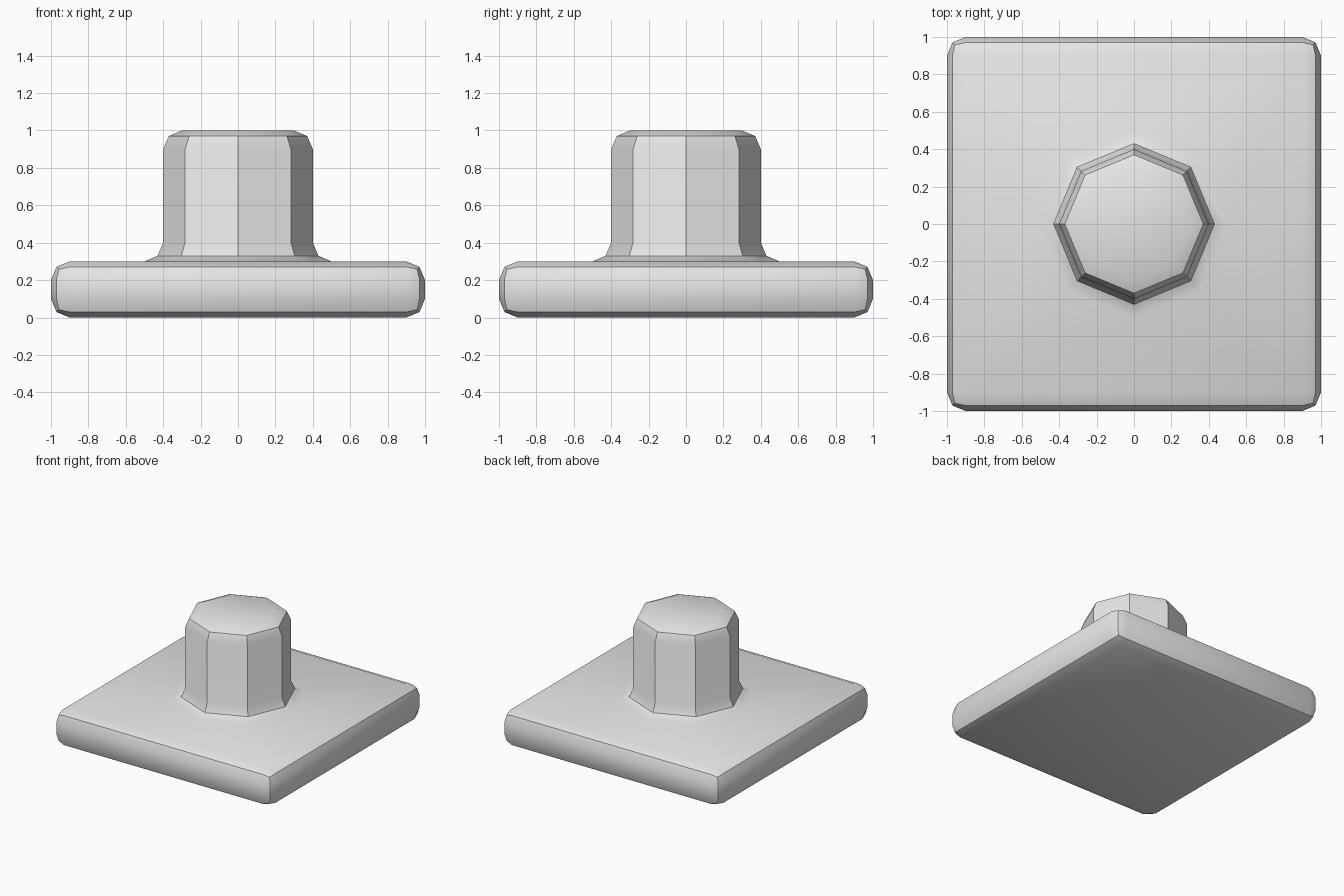
import bpy
import bmesh
from math import cos, sin, pi, radians
from mathutils import Matrix

cube = bpy.data.objects.get("Cube")
if cube:
    bpy.data.objects.remove(cube, do_unlink=True)

HALF, THICK, ROUND = 1.0, 0.3, 0.1
SIDES = 8

grey = bpy.data.materials.new("light_grey")
grey.use_nodes = True
grey.diffuse_color = (0.8, 0.8, 0.8, 1)
grey.node_tree.nodes["Principled BSDF"].inputs["Base Color"].default_value = (0.8, 0.8, 0.8, 1)

bm = bmesh.new()

# Square slab with rounded edges
slab = Matrix.Translation((0, 0, THICK / 2)) @ Matrix.Diagonal((2 * HALF, 2 * HALF, THICK, 1))
bmesh.ops.create_cube(bm, size=1, matrix=slab)
bmesh.ops.bevel(bm, geom=bm.edges[:], offset=ROUND, segments=2, profile=0.5, affect='EDGES')

# Open the slab top, keeping its four corners by quadrant
top = max(bm.faces, key=lambda f: f.calc_center_median().z)
quadrants = [(1, 1), (-1, 1), (-1, -1), (1, -1)]
corners = [max(top.verts, key=lambda v: v.co.x * sx + v.co.y * sy) for sx, sy in quadrants]
bmesh.ops.delete(bm, geom=[top], context='FACES_ONLY')

# Octagonal post: flared foot, straight sides, rounded rim
profile = [(0.5, 0.3), (0.43, 0.33), (0.4, 0.4), (0.4, 0.9), (0.37, 0.97), (0.3, 1.0)]
rings = [[bm.verts.new((r * cos(2 * pi * i / SIDES), r * sin(2 * pi * i / SIDES), z))
          for i in range(SIDES)] for r, z in profile]
for low, high in zip(rings, rings[1:]):
    for i in range(SIDES):
        j = (i + 1) % SIDES
        bm.faces.new((low[i], low[j], high[j], high[i]))
bm.faces.new(rings[-1])

# Slab top joining the post foot to the slab corners
foot = rings[0]
for k in range(4):
    a, b, c = foot[2 * k], foot[2 * k + 1], foot[(2 * k + 2) % SIDES]
    bm.faces.new((corners[k], b, a))
    bm.faces.new((corners[k], c, b))
    bm.faces.new((corners[k], corners[(k + 1) % 4], c))

bmesh.ops.recalc_face_normals(bm, faces=bm.faces[:])
mesh = bpy.data.meshes.new("slab_with_post")
bm.to_mesh(mesh)
bm.free()
mesh.materials.append(grey)

body = bpy.data.objects.new("slab_with_post", mesh)
bpy.context.collection.objects.link(body)
bpy.ops.object.select_all(action='DESELECT')
body.select_set(True)
bpy.context.view_layer.objects.active = body
bpy.ops.object.shade_smooth_by_angle(angle=radians(30))
